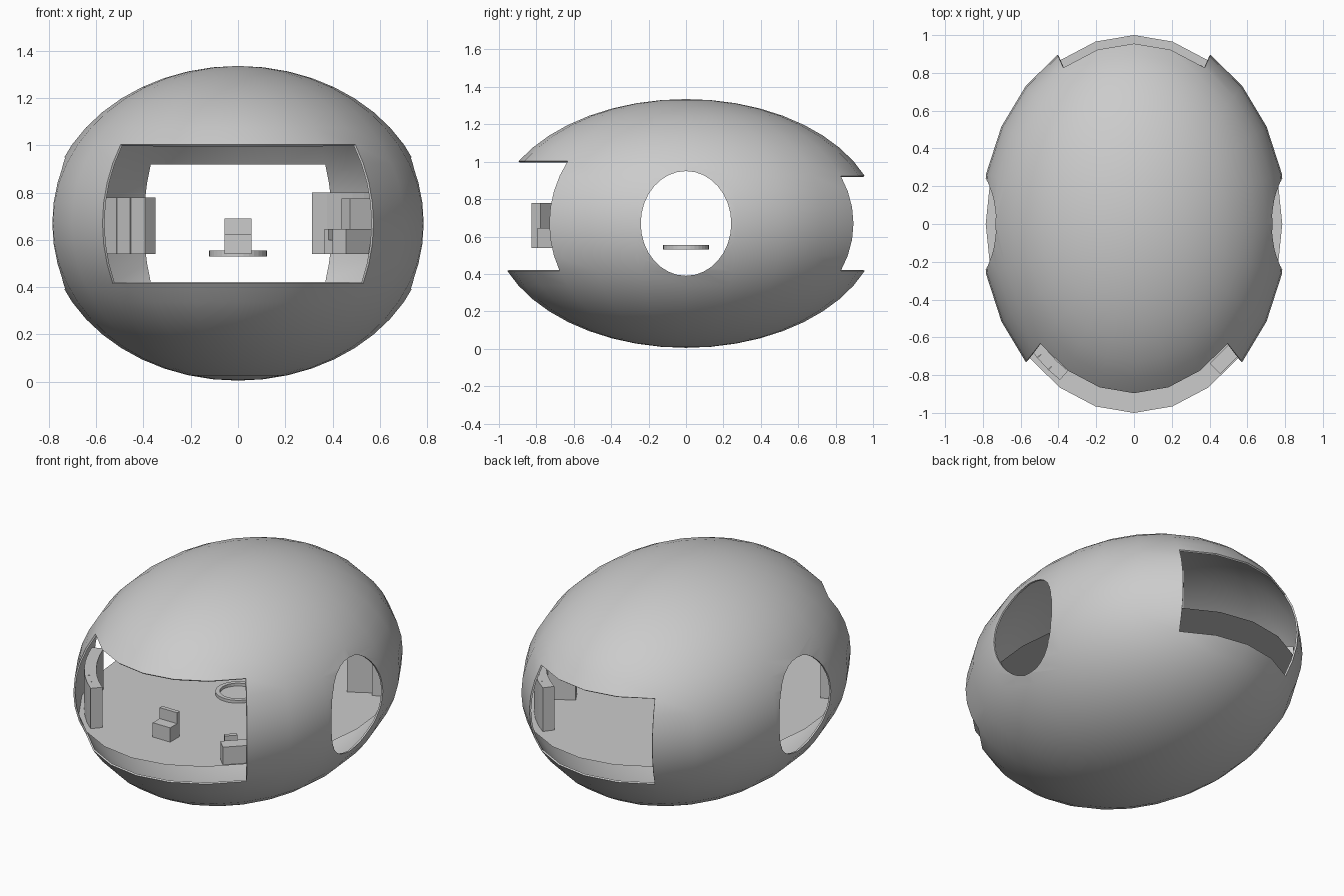
import bpy, bmesh
from math import sin, cos, pi, atan2, degrees, radians
from mathutils import Matrix, Vector

if "Cube" in bpy.data.objects:
    bpy.data.objects.remove(bpy.data.objects["Cube"])

FLOOR_Z = 0.54
MID_Z = 0.67


def make_object(name, bm):
    mesh = bpy.data.meshes.new(name)
    bm.to_mesh(mesh)
    bm.free()
    ob = bpy.data.objects.new(name, mesh)
    bpy.context.collection.objects.link(ob)
    return ob


def add_box(bm, size, loc, rot=0.0, origin=(0, 0)):
    """Box with its base at loc z, placed in a frame turned by rot about origin."""
    m = (Matrix.Translation((origin[0], origin[1], 0)) @ Matrix.Rotation(rot, 4, 'Z')
         @ Matrix.Translation((loc[0], loc[1], loc[2] + size[2] / 2))
         @ Matrix.Diagonal((*size, 1)))
    bmesh.ops.create_cube(bm, size=1, matrix=m)


def wall_points(a0, a1, n, inset):
    """Points along the inside of the wall; angles in degrees from -y towards +x."""
    pts = []
    for i in range(n + 1):
        a = radians(a0 + (a1 - a0) * i / n)
        pts.append(Vector(((0.785 - inset) * sin(a), -(1.0 - inset) * cos(a))))
    return pts


def add_row(bm, a0, a1, n, depth, height, inset):
    pts = wall_points(a0, a1, n, inset)
    for p, q in zip(pts, pts[1:]):
        d = q - p
        mid = (p + q) / 2
        add_box(bm, (d.length, depth, height), (0, 0, FLOOR_Z), atan2(d.y, d.x), mid)


def make_chair(name, origin, rot, w=0.115, d=0.09, seat_h=0.085, back_h=0.15):
    bm = bmesh.new()
    add_box(bm, (w, d, seat_h), (0, 0, FLOOR_Z), rot, origin)
    add_box(bm, (w, 0.025, back_h - seat_h), (0, d / 2 - 0.0125, FLOOR_Z + seat_h), rot, origin)
    return make_object(name, bm)


# hull: ellipsoid shell with front and back window openings
bm = bmesh.new()
bmesh.ops.create_uvsphere(bm, u_segments=24, v_segments=24, radius=1)
doomed = []
for f in bm.faces:
    c = f.calc_center_median()
    lat = degrees(atan2(c.z, Vector((c.x, c.y)).length))
    front = abs(degrees(atan2(c.x, -c.y)))
    back = abs(degrees(atan2(c.x, c.y)))
    if front < 45 and -22.5 < lat < 30 or back < 30 and -22.5 < lat < 22.5:
        doomed.append(f)
bmesh.ops.delete(bm, geom=doomed, context='FACES')
bmesh.ops.transform(bm, verts=bm.verts, matrix=Matrix.Translation((0, 0, MID_Z))
                    @ Matrix.Diagonal((0.81, 1.034, 0.665, 1)))
hull = make_object("hull", bm)

# cutter for the oval side windows
bm = bmesh.new()
bmesh.ops.create_cone(bm, cap_ends=True, segments=32, radius1=1, radius2=1, depth=2.4,
                      matrix=Matrix.Translation((0, 0, MID_Z))
                      @ Matrix.Diagonal((1, 0.242, 0.28, 1)) @ Matrix.Rotation(pi / 2, 4, 'Y'))
cutter = make_object("side_window_cutter", bm)
cutter.hide_render = True

solid = hull.modifiers.new("thickness", 'SOLIDIFY')
solid.thickness = 0.01
solid.offset = -1
cut = hull.modifiers.new("side_windows", 'BOOLEAN')
cut.operation = 'DIFFERENCE'
cut.solver = 'EXACT'
cut.object = cutter
bpy.context.view_layer.objects.active = hull
hull.select_set(True)
for name in ("thickness", "side_windows"):
    bpy.ops.object.modifier_apply(modifier=name)
bpy.data.objects.remove(cutter)
bpy.ops.object.shade_smooth_by_angle(angle=radians(35))
hull.select_set(False)

# floor sheet
bm = bmesh.new()
bmesh.ops.create_circle(bm, cap_ends=True, segments=24, radius=1,
                        matrix=Matrix.Translation((0, 0, FLOOR_Z - 0.002))
                        @ Matrix.Diagonal((0.785, 1.0, 1, 1)))
make_object("floor", bm)

# central floor ring
bm = bmesh.new()
profile = ((0.122, 0.53), (0.122, 0.555), (0.098, 0.555), (0.098, 0.53))
rings = []
for i in range(32):
    a = 2 * pi * i / 32
    rings.append([bm.verts.new((r * cos(a), r * sin(a), z)) for r, z in profile])
for i in range(32):
    p, q = rings[i], rings[(i + 1) % 32]
    for k in range(4):
        j = (k + 1) % 4
        bm.faces.new((p[k], q[k], q[j], p[j]))
bmesh.ops.recalc_face_normals(bm, faces=bm.faces)
make_object("floor_ring", bm)

# tall cabinet rows: front left and back right
bm = bmesh.new()
add_row(bm, -31, -66, 6, 0.065, 0.24, 0.065)
make_object("front_left_cabinets", bm)
bm = bmesh.new()
add_row(bm, 152, 116, 6, 0.065, 0.26, 0.075)
add_box(bm, (0.15, 0.07, 0.235), (0, 0, FLOOR_Z), radians(30), (0.52, 0.42))
make_object("back_right_cabinets", bm)

# low desks with small chairs: front right and back left
for name, turn, at in (("front_right", 0, 1), ("back_left", pi, -1)):
    bm = bmesh.new()
    add_box(bm, (0.16, 0.08, 0.105), (0, 0, FLOOR_Z), radians(45) + turn, (at * 0.485, at * -0.71))
    make_object(name + "_desk", bm)
    make_chair(name + "_chair", (at * 0.415, at * -0.655), radians(45) + turn, 0.07, 0.07, 0.06, 0.105)

# pilot seat by the front window
make_chair("front_seat", (0, -0.675), 0)
